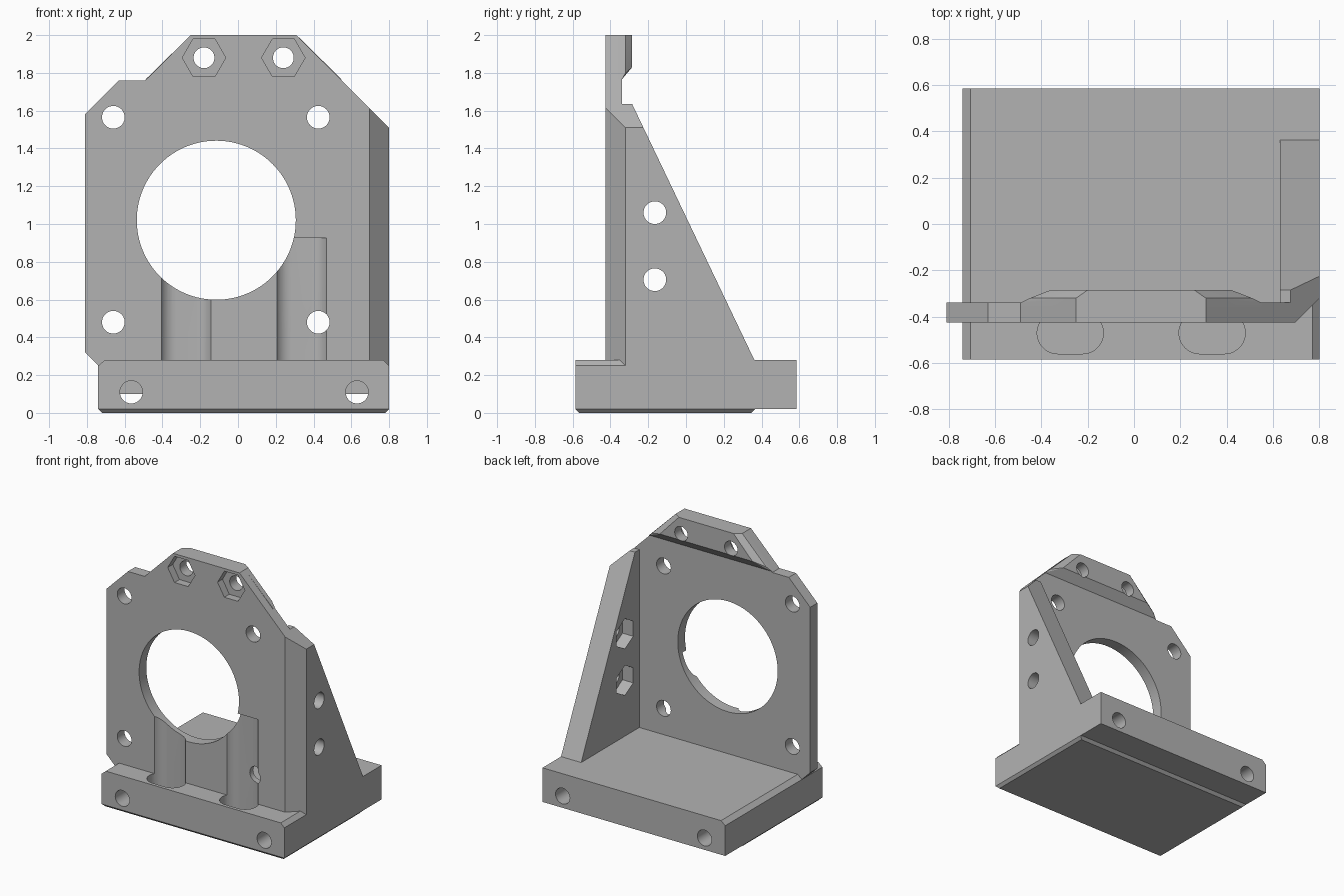
import bpy, bmesh, math
from mathutils import Vector

old = bpy.data.objects.get("Cube")
if old:
    bpy.data.objects.remove(old, do_unlink=True)

grey = bpy.data.materials.new("plain_grey")
grey.use_nodes = True
colour = (0.45, 0.45, 0.45, 1)
grey.diffuse_color = colour
grey.node_tree.nodes["Principled BSDF"].inputs["Base Color"].default_value = colour


def make(name, bm):
    bmesh.ops.recalc_face_normals(bm, faces=bm.faces[:])
    mesh = bpy.data.meshes.new(name)
    bm.to_mesh(mesh)
    bm.free()
    mesh.materials.append(grey)
    ob = bpy.data.objects.new(name, mesh)
    bpy.context.scene.collection.objects.link(ob)
    return ob


def prism(name, outline, lo, hi, axis, clips=()):
    """Extrude a 2D outline along an axis, then trim it with planes."""
    place = {"x": lambda u, v, d: (d, u, v),
             "y": lambda u, v, d: (u, d, v),
             "z": lambda u, v, d: (u, v, d)}[axis]
    bm = bmesh.new()
    face = bm.faces.new([bm.verts.new(place(u, v, lo)) for u, v in outline])
    ext = bmesh.ops.extrude_face_region(bm, geom=[face])
    shift = Vector(place(0, 0, hi - lo))
    bmesh.ops.translate(bm, vec=shift, verts=[g for g in ext["geom"] if isinstance(g, bmesh.types.BMVert)])
    for co, no in clips:
        bmesh.ops.bisect_plane(bm, geom=bm.verts[:] + bm.edges[:] + bm.faces[:], dist=1e-5,
                               plane_co=co, plane_no=no, clear_outer=True)
        bmesh.ops.holes_fill(bm, edges=[e for e in bm.edges if e.is_boundary], sides=0)
    return make(name, bm)


def hull(name, points):
    bm = bmesh.new()
    for p in points:
        bm.verts.new(p)
    bmesh.ops.convex_hull(bm, input=bm.verts[:])
    bmesh.ops.dissolve_limit(bm, angle_limit=0.01, verts=bm.verts[:], edges=bm.edges[:])
    return make(name, bm)


def ring(u, v, r, n=64, phase=0.0):
    return [(u + r * math.cos(phase + math.tau * i / n),
             v + r * math.sin(phase + math.tau * i / n)) for i in range(n)]


def slot(u, v, half, r, n=24):
    pts = []
    for side in (1, -1):
        for i in range(n + 1):
            a = -math.pi / 2 + math.pi * i / n
            pts.append((u + side * (half + r * math.cos(a)), v + side * r * math.sin(a)))
    return pts


def cut(ob, cutters):
    """Subtract the cutters and bake the result into the mesh."""
    for c in cutters:
        c.hide_render = True
        m = ob.modifiers.new("cut", "BOOLEAN")
        m.operation, m.solver, m.object = "DIFFERENCE", "EXACT", c
    dg = bpy.context.evaluated_depsgraph_get()
    dg.update()
    mesh = bpy.data.meshes.new_from_object(ob.evaluated_get(dg))
    ob.modifiers.clear()
    ob.data = mesh


# Shared trimming planes: sloping upper corner and front vertical corner
upper_trim = ((0.80, 0, 1.51), (1, 0, 1))
front_trim = ((0.80, -0.32, 0), (1, -1, 0))

# Base block and its chamfered foot
base = prism("base", [(-0.74, 0.02), (0.80, 0.02), (0.80, 0.28), (-0.705, 0.28), (-0.74, 0.25)],
             -0.585, 0.585, "y")
foot = hull("base_foot", [(x + sx * i, y + sy * i, z)
                          for z, i in ((0, 0.02), (0.02, 0))
                          for x, sx in ((-0.74, 1), (0.80, -1))
                          for y, sy in ((-0.585, 1), (0.365, -1))])

# Upright face plate
plate = prism("face_plate",
              [(-0.74, 0.1), (-0.74, 0.25), (-0.81, 0.32), (-0.81, 1.58), (-0.63, 1.76), (-0.49, 1.76),
               (-0.25, 2), (0.31, 2), (0.80, 1.51), (0.80, 0.1)],
              -0.425, -0.338, "y", [front_trim])

# Triangular side gusset
gusset = prism("side_gusset",
               [(-0.4, 0.1), (-0.4, 1.635), (-0.285, 1.635), (0.362, 0.28), (0.362, 0.1)],
               0.63, 0.80, "x", [upper_trim, front_trim])

# Thickened pad behind the top of the plate
pad_side = [(0.52, -0.36, 1.765), (0.52, -0.34, 1.765), (0.48, -0.32, 1.80), (0.28, -0.36, 2),
            (0.28, -0.32, 2), (0.23, -0.285, 2), (0.39, -0.285, 1.83)]
pad = hull("top_pad", [(0.03 + s * x, y, z) for s in (1, -1) for x, y, z in pad_side])

# Cutters
slots = [prism("slot_cutter", slot(x, -0.47, 0.053, 0.09), 0.15, 0.925, "z") for x in (-0.275, 0.337)]
bolts = [prism("bolt_cutter", ring(x, z, 0.06), -0.6, 0, "y") for x in (-0.66, 0.425) for z in (0.48, 1.565)]
bore = prism("bore_cutter", ring(-0.115, 1.02, 0.421, 96), -0.6, 0, "y")
top_holes, hexes = [], []
for x in (-0.18, 0.24):
    top_holes.append(prism("top_hole_cutter", ring(x, 1.88, 0.055), -0.6, 0, "y"))
    hexes.append(prism("top_nut_cutter", ring(x, 1.88, 0.115, 6), -0.6, -0.365, "y"))
base_holes = [prism("base_hole_cutter", ring(x, 0.11, 0.06), -0.7, 0.7, "y") for x in (-0.565, 0.63)]
corner = prism("corner_cutter", [(0.77, 0.28), (0.80, 0.25), (0.84, 0.25), (0.84, 0.32), (0.77, 0.32)],
               -0.7, -0.32, "y")
side_cuts = []
for z in (0.705, 1.06):
    side_cuts.append(prism("side_hole_cutter", ring(-0.165, z, 0.06), 0.5, 0.9, "x"))
    side_cuts.append(prism("side_nut_cutter", ring(-0.165, z, 0.115, 6, math.pi / 2), 0.5, 0.72, "x"))

cut(base, slots + base_holes + [corner])
cut(plate, slots + bolts + [bore] + hexes + top_holes)
cut(pad, top_holes)
cut(gusset, side_cuts)
for c in slots + bolts + [bore, corner] + hexes + top_holes + base_holes + side_cuts:
    bpy.data.objects.remove(c, do_unlink=True)

# Smooth round walls, keep hard edges
for ob in (base, foot, plate, gusset, pad):
    bpy.ops.object.select_all(action="DESELECT")
    ob.select_set(True)
    bpy.context.view_layer.objects.active = ob
    bpy.ops.object.shade_smooth_by_angle(angle=math.radians(20))
